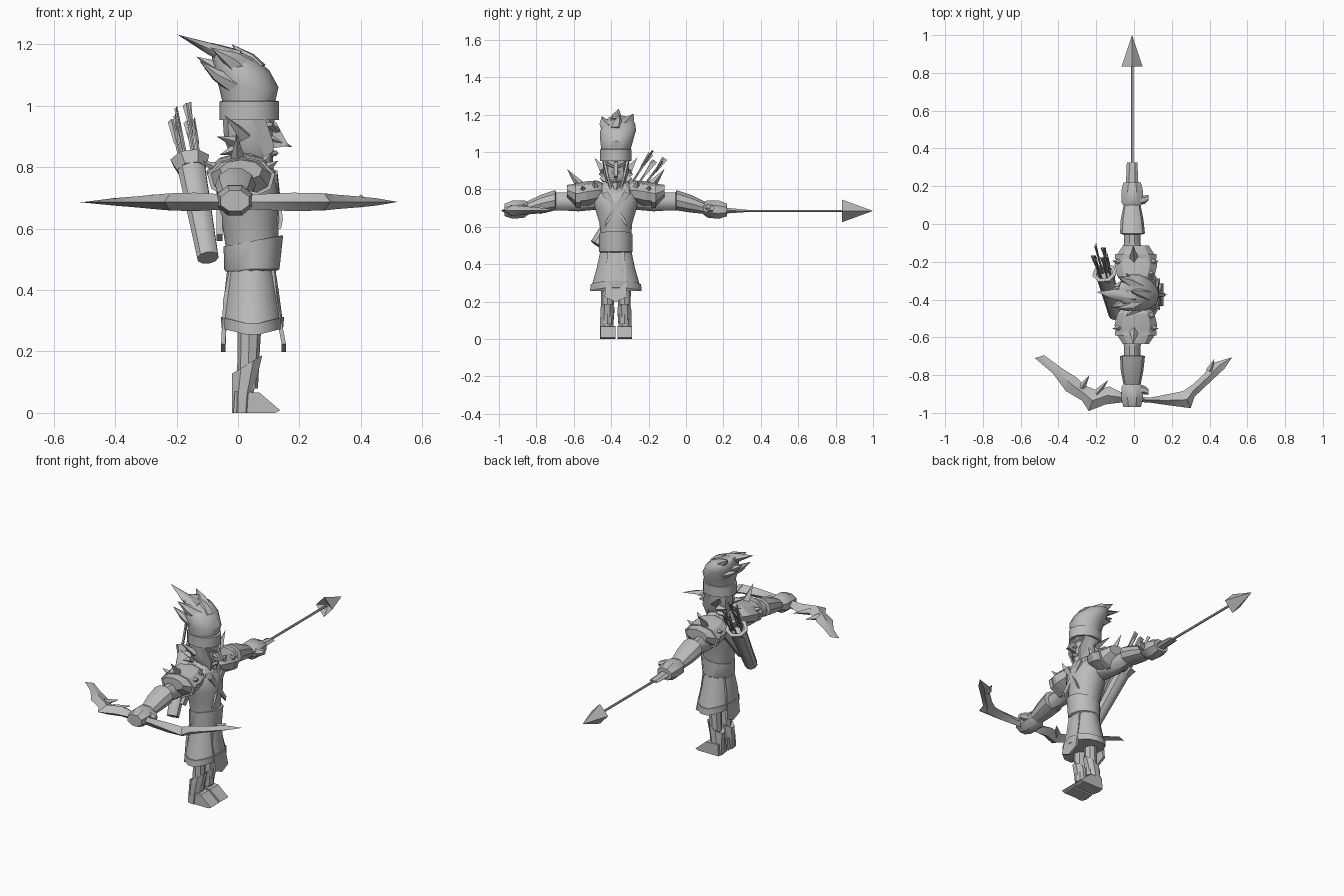
import bpy, bmesh, math
from mathutils import Vector as V

CY = -0.375                                   # body centre line
grey = bpy.data.materials.new("warm_grey")
grey.diffuse_color = (0.5, 0.5, 0.5, 1)


def finish(name, bm, angle=35):
    bmesh.ops.remove_doubles(bm, verts=bm.verts, dist=0.0004)
    bmesh.ops.recalc_face_normals(bm, faces=bm.faces)
    me = bpy.data.meshes.new(name)
    bm.to_mesh(me)
    bm.free()
    me.materials.append(grey)
    ob = bpy.data.objects.new(name, me)
    bpy.context.collection.objects.link(ob)
    bpy.ops.object.select_all(action='DESELECT')
    ob.select_set(True)
    bpy.context.view_layer.objects.active = ob
    bpy.ops.object.shade_smooth_by_angle(angle=math.radians(angle))
    return ob


def loft(name, rings, axis=(0, 0, 1), n=10, angle=35, phase=0.0, drop=None):
    """Skin elliptical rings (x, y, z, ra, rb, tilt) lying across the axis."""
    a = V(axis).normalized()
    if abs(a.z) > 0.999:
        u, v = V((1, 0, 0)), V((0, 1, 0))
    else:
        v = (V((0, 0, 1)) - a * a.z).normalized()
        u = v.cross(a)
    bm, loops = bmesh.new(), []
    for k, r in enumerate(rings):
        tilt = r[5] if len(r) > 5 else 0
        loop = []
        for i in range(n):
            t = 2 * math.pi * i / n + phase
            p = V(r[:3]) + u * r[3] * math.cos(t) + v * r[4] * math.sin(t) + a * tilt * math.cos(t)
            if drop:
                p.z += drop(k, t)
            loop.append(bm.verts.new(p))
        loops.append(loop)
    for p, q in zip(loops, loops[1:]):
        for i in range(n):
            j = (i + 1) % n
            bm.faces.new((p[i], p[j], q[j], q[i]))
    bm.faces.new(loops[0])
    bm.faces.new(loops[-1])
    return finish(name, bm, angle)


def plate(name, pts, off):
    """Extrude a flat outline along a vector."""
    bm = bmesh.new()
    f = bm.faces.new([bm.verts.new(p) for p in pts])
    ext = bmesh.ops.extrude_face_region(bm, geom=[f])['geom']
    bm.faces.new([bm.verts.new(p) for p in pts]) if not f.is_valid else None
    bmesh.ops.translate(bm, vec=V(off), verts=[g for g in ext if isinstance(g, bmesh.types.BMVert)])
    return finish(name, bm, 20)


def spike(name, base, tip, r, n=4, rb=None):
    d = V(tip) - V(base)
    return loft(name, [(*base, r, rb or r), (*tip, 0, 0)], d, n, 20)


def wisp(name, pts, n=6):
    return loft(name, pts, V(pts[-1][:3]) - V(pts[0][:3]), n, 50)


# torso, belt and skirt
loft("torso", [(.045, CY, .54, .085, .083), (.04, CY, .62, .093, .09), (.035, CY, .69, .105, .112),
               (.03, CY, .76, .1, .128), (.025, CY, .81, .075, .1), (.025, CY, .85, .045, .05)], n=14)
loft("belt", [(.04, CY, .46, .08, .083), (.045, CY, .468, .09, .09, .0), (.05, CY, .56, .097, .09, .018),
              (.05, CY, .56, .08, .075, .016)], n=12)
loft("skirt", [(.043, CY, .48, .077, .083), (.045, CY, .38, .09, .105), (.047, CY, .262, .1, .138),
               (.047, CY, .267, .088, .122), (.045, CY, .36, .06, .08)], n=14,
     drop=lambda k, t: (.025 * abs(math.cos(t)) if k in (2, 3) else 0))
loft("skirt_trim", [(.047, CY, .25, .1, .142), (.047, CY, .287, .103, .138),
                    (.047, CY, .287, .09, .12), (.047, CY, .252, .09, .126), (.047, CY, .25, .1, .142)], n=14,
     drop=lambda k, t: .025 * abs(math.cos(t)))
for nm, x0, x1, x2, s in (("front_flap", .118, .138, .156, 1), ("back_flap", -.028, -.068, -.055, -1)):
    plate(nm, [(x0, CY - .045, .47), (x0, CY + .045, .47), ((x1 + x0) / 2, CY + .052, .37),
               (x2, CY + .06, .225), (x2, CY, .198), (x2, CY - .06, .225), ((x1 + x0) / 2, CY - .052, .37)],
          (-.014 * s, 0, 0))

# collar and crossed chest wrap
loft("collar", [(.03, CY, .765, .092, .118), (.03, CY, .80, .085, .108), (.025, CY, .835, .06, .07)], n=9, angle=20)
for s in (1, -1):
    plate("chest_wrap", [(.128, CY - s * .075, .775), (.128, CY - s * .045, .79),
                         (.146, CY + s * .055, .63), (.14, CY + s * .06, .60)], (-.012, 0, 0))

# head, brow band, face
loft("head", [(.055, CY, .805, .045, .035), (.045, CY, .84, .07, .056), (.035, CY, .89, .08, .07),
              (.035, CY, .96, .085, .074), (.035, CY, 1.0, .08, .074)], n=10)
loft("headband", [(.037, CY, .953, .085, .076), (.037, CY, .953, .097, .086), (.037, CY, 1.014, .097, .086),
                  (.037, CY, 1.018, .08, .07)], n=14)
spike("nose", (.105, CY, .895), (.178, CY, .865), .022, 4)
plate("nose_bridge", [(.105, CY - .01, .955), (.125, CY - .01, .945), (.165, CY - .01, .87), (.105, CY - .01, .86)], (0, .02, 0))
spike("goatee", (.09, CY, .835), (.115, CY, .775), .028, 5)
loft("lips", [(.1, CY - .028, .84, .012, .008), (.118, CY, .846, .014, .01), (.1, CY + .028, .84, .012, .008)], (0, 1, 0), 6)
for s in (1, -1):
    y = CY + s * .062
    plate("cheek_guard", [(.05, y + s * .012, .955), (.09, y + s * .006, .955), (.118, y - s * .012, .87), (.10, y - s * .03, .80),
                          (.075, y - s * .008, .86)], (0, -s * .012, 0))
    loft("eyebrow", [(.1, CY + s * .055, .94, .014, .008), (.125, CY + s * .01, .92, .012, .008)], (0, 1, 0), 5)
    for b, t, r in (((.02, y, .90), (-.045, CY + s * .115, .97), .032), ((.0, y, .88), (-.07, CY + s * .08, .90), .03),
                    ((.0, y, .86), (-.06, CY + s * .07, .84), .026)):
        spike("ear_tuft", b, t, r, 4, .022)

# swept flame hair
loft("hair", [(.035, CY, 1.01, .085, .08), (.035, CY + .004, 1.06, .097, .09), (.012, CY + .012, 1.115, .09, .098),
              (-.015, CY + .02, 1.155, .07, .085), (-.05, CY + .015, 1.185, .035, .055), (-.075, CY + .015, 1.195, .01, .02)],
     (0, 0, 1), 14, 40)
for p in ([(.0, CY, 1.15, .045, .035), (-.09, CY, 1.185, .032, .022), (-.198, CY + .015, 1.232, 0, 0)],
          [(.02, CY + .04, 1.12, .04, .05), (-.03, CY + .07, 1.165, .03, .03), (-.085, CY + .095, 1.205, 0, 0)],
          [(.02, CY - .03, 1.11, .04, .05), (-.02, CY - .06, 1.15, .03, .03), (-.09, CY - .075, 1.19, 0, 0)],
          [(-.01, CY + .02, 1.11, .04, .035), (-.075, CY + .02, 1.125, .03, .025), (-.135, CY + .03, 1.16, 0, 0)],
          [(-.01, CY - .04, 1.07, .04, .035), (-.07, CY - .05, 1.10, .025, .02), (-.125, CY - .065, 1.145, 0, 0)],
          [(.06, CY, 1.11, .04, .04), (.03, CY + .01, 1.15, .03, .03), (-.02, CY + .02, 1.2, 0, 0)],
          [(.0, CY + .05, 1.08, .04, .03), (-.06, CY + .05, 1.10, .03, .02), (-.11, CY + .05, 1.12, 0, 0)]):
    wisp("hair_wisp", p)

# limbs, built on both sides
for s in (1, -1):
    def Y(o): return CY + s * o
    loft("upper_arm", [(.0, Y(.09), .745, .06, .055), (-.005, Y(.2), .735, .055, .055), (-.01, Y(.28), .735, .043, .05),
                       (-.01, Y(.34), .735, .045, .05)], (0, 1, 0), 10)
    loft("forearm_cuff", [(-.008, Y(.32), .742, .05, .045), (-.008, Y(.325), .742, .066, .057), (-.01, Y(.40), .724, .06, .05),
                          (-.01, Y(.475), .702, .045, .035)], (0, 1, 0), 10)
    loft("fist", [(-.01, Y(.46), .70, .04, .03), (-.01, Y(.49), .695, .062, .05), (-.01, Y(.55), .692, .062, .053),
                  (-.01, Y(.595), .69, .05, .036)], (0, 1, 0), 8, phase=math.pi / 8)
    loft("thumb", [(.03, Y(.5), .70, .025, .028), (.06, Y(.505), .70, .022, .022), (.078, Y(.515), .70, .014, .014)], (1, 0, 0), 6)
    # shoulder pad with studs
    loft("shoulder_pad", [(.01, Y(.07), .785, .075, .05), (.01, Y(.1), .785, .1, .062), (.01, Y(.16), .775, .115, .068),
                          (.01, Y(.215), .768, .1, .062), (.01, Y(.26), .79, .07, .034)], (0, 1, 0), 9, 25, math.pi / 2)
    loft("pad_rim", [(.01, Y(.19), .765, .112, .07), (.01, Y(.215), .765, .112, .07), (.01, Y(.215), .765, .08, .05)], (0, 1, 0), 9, 20, math.pi / 2)
    for b, t in (((.0, Y(.19), .82), (-.005, Y(.262), .91)), ((.08, Y(.17), .79), (.13, Y(.18), .82)),
                 ((-.06, Y(.17), .79), (-.115, Y(.18), .82)), ((.075, Y(.11), .80), (.11, Y(.115), .85))):
        spike("pad_spike", b, t, .026)
    # leg, greave and shoe
    y = Y(.045)
    loft("leg", [(.03, y, .08, .035, .032), (.035, y, .2, .036, .034), (.04, y, .38, .042, .038)], n=8)
    loft("greave", [(.012, Y(.05), 0, .034, .038), (.015, Y(.05), .06, .037, .038), (.03, y, .158, .053, .04, .032),
                    (.03, y, .15, .036, .03, .02)], n=8, phase=math.pi / 8)
    plate("shoe", [(-.015, y - .036, 0), (.12, y - .036, 0), (.138, y - .036, .008), (.07, y - .036, .066), (-.01, y - .036, .07)],
          (0, .078, 0))

# quiver slung on the back, with spare arrows
q0, q1 = V((-.098, -.48, .505)), V((-.155, -.265, .815))
d = (q1 - q0).normalized()
loft("quiver", [(*q0, .036, .034), (*q1, .048, .044), (*q1, .036, .034), (*(q1 - d * .04), .036, .034)], d, 10)
loft("quiver_collar", [(*(q1 - d * .03), .05, .048), (*(q1 + d * .012), .066, .06), (*(q1 + d * .012), .045, .04),
                       (*(q1 - d * .03), .045, .04)], d, 7, 15)
for i in range(6):
    a = i * math.pi / 3
    o = V((math.cos(a) * .028, math.sin(a) * .028, -math.sin(a) * .018))
    b, t = q1 + o - d * .05, q1 + o * 1.3 + d * (.17 + .02 * (i % 3))
    loft("spare_arrow", [(*b, .006, .006), (*t, .006, .006)], d, 5)
    w = V((.012, 0, .006)) if i % 2 else V((0, .012, -.008))
    m = t - d * .09
    plate("fletching", [m - w * .4, t - w, t + w, m + w * .4], V((.004, .002, 0)))
plate("quiver_strap", [(-.07, CY + .09, .79), (-.07, CY + .12, .76), (-.07, CY - .05, .56), (-.07, CY - .08, .58)], (.02, 0, 0))

# drawn arrow
loft("arrow_shaft", [(-.01, .18, .685, .007, .007), (-.01, .9, .685, .007, .007)], (0, 1, 0), 6)
loft("pointing_fingers", [(-.01, .19, .687, .034, .02), (-.01, .325, .685, .028, .007)], (0, 1, 0), 6)
loft("arrow_head", [(-.01, .865, .685, .01, .01), (-.01, .835, .685, .055, .06), (-.01, 1.0, .685, 0, 0)], (0, 1, 0), 4, 15)


# leaf-shaped bow limbs: matching outer and inner edges with a raised ridge
def bow_limb(name, outer, inner, thick):
    bm, rows = bmesh.new(), []
    for (ox, oy), (ix, iy), h in zip(outer, inner, thick):
        mx, my = (ox + ix) / 2, (oy + iy) / 2
        z = .687
        rows.append([bm.verts.new(p) for p in ((ox, oy, z), (mx, my, z + h), (ix, iy, z), (mx, my, z - h))])
    for p, q in zip(rows, rows[1:]):
        for i in range(4):
            j = (i + 1) % 4
            bm.faces.new((p[i], p[j], q[j], q[i]))
    finish(name, bm, 30)


H = (.024, .026, .03, .028, .024, .018, .012, .0)
bow_limb("bow_limb_right",
         [(-.02, -.94), (.08, -.945), (.2, -.962), (.3, -.975), (.32, -.915), (.41, -.83), (.48, -.765), (.52, -.705)],
         [(-.02, -.905), (.08, -.92), (.16, -.905), (.26, -.885), (.31, -.85), (.37, -.795), (.42, -.735), (.52, -.705)], H)
bow_limb("bow_limb_left",
         [(.02, -.94), (-.07, -.945), (-.15, -.955), (-.24, -.99), (-.275, -.935), (-.36, -.885), (-.43, -.79), (-.525, -.71)],
         [(.02, -.905), (-.07, -.89), (-.13, -.86), (-.2, -.88), (-.26, -.855), (-.30, -.815), (-.38, -.765), (-.475, -.695)], H)
for b, t in (((-.2, -.9), (-.135, -.825)), ((-.28, -.87), (-.235, -.80)), ((.4, -.78), (.425, -.715))):
    spike("bow_thorn", (*b, .69), (*t, .69), .022)
